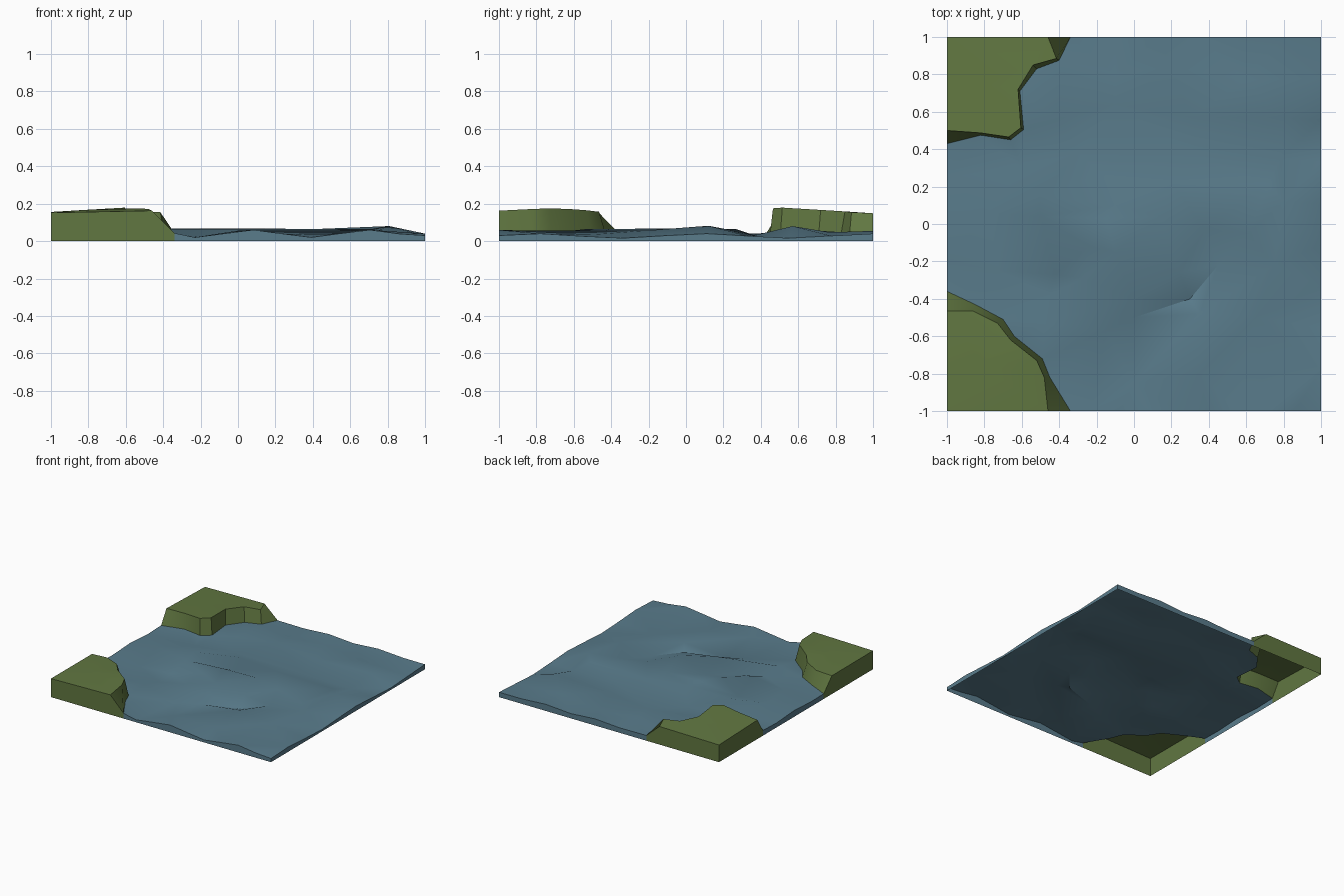
import bpy, bmesh
from math import cos, tau, hypot
from mathutils import Vector
from mathutils.geometry import delaunay_2d_cdt

if "Cube" in bpy.data.objects:
    bpy.data.objects.remove(bpy.data.objects["Cube"])


def material(name, rgb):
    m = bpy.data.materials.new(name)
    m.diffuse_color = (*rgb, 1)
    m.use_nodes = True
    m.node_tree.nodes["Principled BSDF"].inputs["Base Color"].default_value = m.diffuse_color
    return m


def fill(bm, outline, lines=()):
    """Triangulate a counter-clockwise outline, keeping the given crest lines."""
    pts, edges = list(outline), []
    for line in lines:
        start = len(pts)
        pts += line
        edges += [(i, i + 1) for i in range(start, len(pts) - 1)]
    co, _, faces, origin, _, _ = delaunay_2d_cdt(
        [Vector(p[:2]) for p in pts], edges, [list(range(len(outline)))], 1, 1e-5)
    verts = [bm.verts.new((c.x, c.y, pts[o[0]][2] if o else 0.05)) for c, o in zip(co, origin)]
    for f in faces:
        bm.faces.new([verts[i] for i in f])


def finish(bm, name, mat):
    bmesh.ops.remove_doubles(bm, verts=bm.verts, dist=1e-4)
    bmesh.ops.recalc_face_normals(bm, faces=bm.faces)
    bm.normal_update()
    if sum(f.normal.z * f.calc_area() for f in bm.faces) < 0:
        bmesh.ops.reverse_faces(bm, faces=bm.faces)
    me = bpy.data.meshes.new(name)
    bm.to_mesh(me)
    bm.free()
    me.materials.append(mat)
    ob = bpy.data.objects.new(name, me)
    bpy.context.collection.objects.link(ob)
    bpy.ops.object.select_all(action='DESELECT')
    ob.select_set(True)
    bpy.context.view_layer.objects.active = ob
    bpy.ops.object.shade_smooth_by_angle(angle=.6)


def level(z, *pts):
    return [(x, y, z) for x, y in pts]


def ripple(start, end, n, mean, size, crest, length):
    """Heights along a tile edge: n evenly spaced (position, z) pairs."""
    ts = [start + (end - start) * i / (n - 1) for i in range(n)]
    return [(t, mean + size * cos(tau * (t - crest) / length)) for t in ts]


# shorelines, and the rims of the banks above them
shore_back = level(.043, (-1, .43), (-.82, .475), (-.66, .45), (-.59, .505),
                   (-.61, .71), (-.52, .83), (-.4, .875), (-.34, 1))
rim_back = [(-1, .5), (-.82, .487), (-.67, .465), (-.605, .515),
            (-.62, .72), (-.54, .85), (-.415, .885), (-.46, 1)]
shore_front = level(.043, (-1, -.36), (-.85, -.43), (-.7, -.51), (-.64, -.6),
                    (-.49, -.72), (-.45, -.82), (-.34, -1))
rim_front = [(-1, -.465), (-.86, -.465), (-.73, -.53), (-.66, -.62),
             (-.52, -.73), (-.48, -.82), (-.46, -1)]

# water outline, rippling along the tile edges
outline = ([(x, -1, z) for x, z in ripple(-.23, .86, 8, .04, .02, .08, .62)]
           + [(1, y, z) for y, z in ripple(-1, 1, 10, .028, .012, .1, .9)]
           + [(x, 1, z) for x, z in ripple(.8, -.1, 5, .047, .008, .6, .5)]
           + shore_back[::-1]
           + [(-1, y, z) for y, z in ripple(.25, -.2, 3, .044, .008, 0, .6)]
           + shore_front)

# crests and troughs of the waves
waves = [
    level(.065, (-.78, .06), (-.5, .15), (-.17, .265), (.2, .22), (.72, .21)),
    level(.027, (-.6, .3), (-.3, .38), (.35, .36), (.78, .35)),
    level(.06, (-.4, .56), (-.1, .64), (.3, .57)),
    level(.08, (.8, .57)),
    level(.047, (-.1, .8), (.2, .84), (.6, .77)),
    level(.04, (-.72, -.25), (-.5, .04), (-.1, .1)),
    level(.067, (-.42, -.27), (-.24, -.12), (-.15, .03), (.15, .04)),
    level(.033, (-.45, -.38), (-.27, -.29), (-.1, -.15)),
    level(.065, (-.48, -.53), (0, -.4), (.24, -.26), (.38, -.03)),
    level(.082, (.8, .12)),
    level(.02, (-.15, -.57), (0, -.5), (.3, -.4), (.45, -.22), (.61, -.05)),
    level(.056, (0, -.85), (.35, -.48), (.75, -.22)),
    level(.035, (.35, -.8), (.65, -.5)),
]

# water surface with a skirt down to the ground along the tile edges
bm = bmesh.new()
fill(bm, outline, waves)


def on_side(e):
    a, b = (v.co for v in e.verts)
    return any(abs(a[i]) > .999 and abs(a[i] - b[i]) < 1e-4 for i in (0, 1))


border = [e for e in bm.edges if e.is_boundary and on_side(e)]
for v in bmesh.ops.extrude_edge_only(bm, edges=border)["geom"]:
    if isinstance(v, bmesh.types.BMVert):
        v.co.z = 0
finish(bm, "water", material("water_blue", (.10, .20, .26)))

# grassy corner banks, hollow below, sloping away from one high point
grass = material("grass_green", (.12, .185, .053))


def bank(name, shore, rim, side, peak):
    def lift(x, y):
        return (x, y, .18 - .06 * hypot(x - peak[0], y - peak[1]))

    def face(*pts):
        bm.faces.new([bm.verts.new(p) for p in pts])

    rim = [lift(*p) for p in rim]
    corner = lift(-1, side)
    loop = rim + [corner]
    bm = bmesh.new()
    fill(bm, loop if side > 0 else loop[::-1], [[lift(-.82, .75 * side), lift(-.7, .65 * side)]])
    for i in range(len(rim) - 1):
        face(rim[i], shore[i], shore[i + 1], rim[i + 1])
    for end in (0, -1):
        s = shore[end]
        face(corner, (-1, side, 0), (s[0], s[1], 0), s, rim[end])
    finish(bm, name, grass)


bank("back_bank", shore_back, rim_back, 1, (-.6, .5))
bank("front_bank", shore_front, rim_front, -1, (-.6, -.75))
